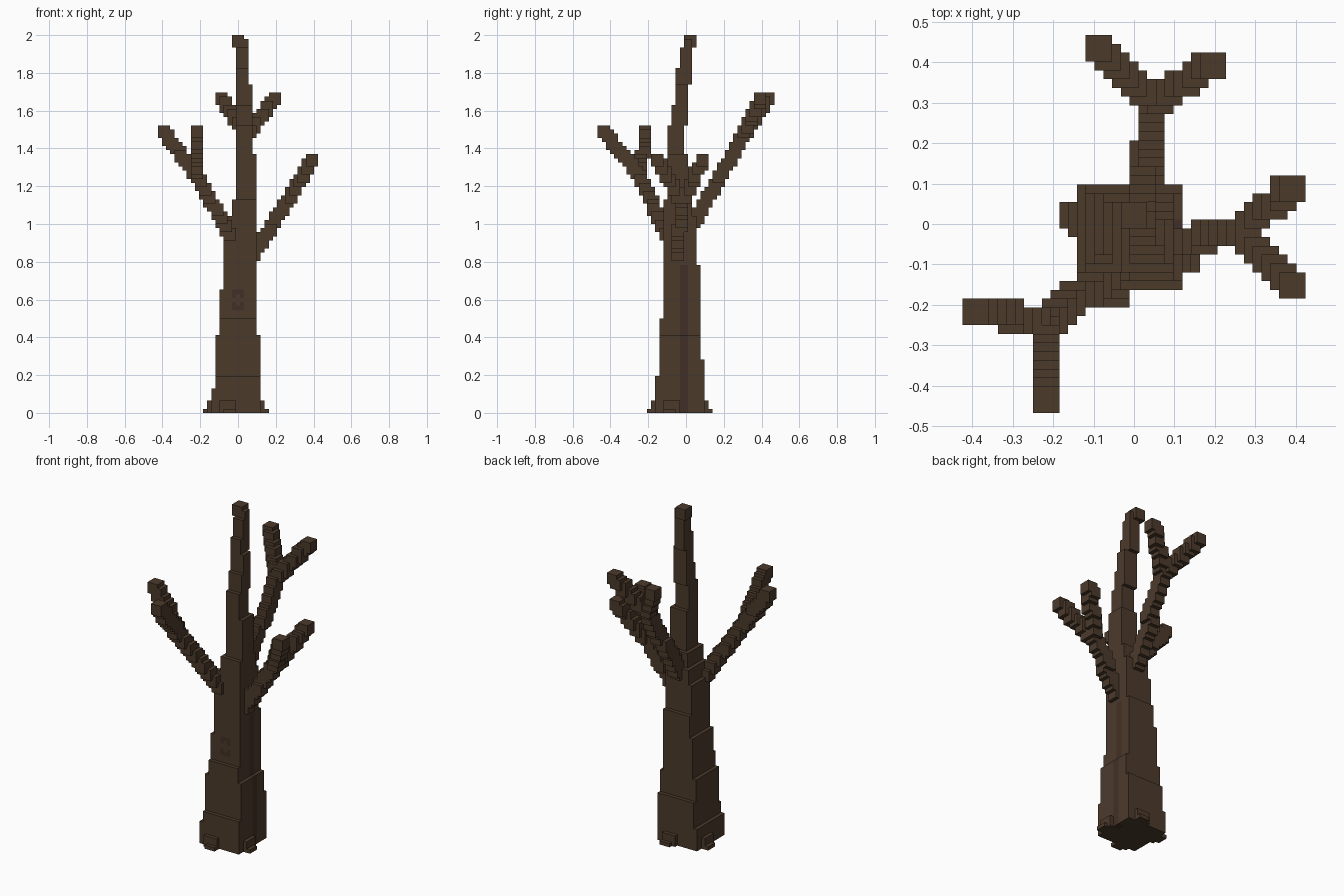
import bpy, bmesh
from mathutils import Vector

if "Cube" in bpy.data.objects:
    bpy.data.objects.remove(bpy.data.objects["Cube"])

H = 2 / 92          # voxel size; voxel (i, j) is centred on i*H, j*H and layer k sits on k*H


def material(name, rgb):
    m = bpy.data.materials.new(name)
    m.diffuse_color = (*rgb, 1)
    m.use_nodes = True
    m.node_tree.nodes["Principled BSDF"].inputs["Base Color"].default_value = m.diffuse_color
    return m


BARK = material("bark", (0.072, 0.042, 0.024))
DARK = material("dark_bark", (0.053, 0.030, 0.019))


def box(x0, x1, y0, y1, z0, z1):
    """Voxels in an inclusive x/y range and layers z0 up to z1."""
    return {(x, y, z) for x in range(x0, x1 + 1) for y in range(y0, y1 + 1) for z in range(z0, z1)}


def stroke(a, b):
    """Sweep a 3x3x3 voxel brush from a to b."""
    a, b = Vector(a), Vector(b)
    n = round(max(abs(c) for c in b - a))
    out = set()
    for s in range(n + 1):
        x, y, z = (round(c) for c in a.lerp(b, s / n))
        out |= box(x - 1, x + 1, y - 1, y + 1, z - 1, z + 2)
    return out


def limb(start, fork, *tips):
    out = stroke(start, fork)
    for t in tips:
        out |= stroke(fork, t)
    return out


# Trunk: stacked, narrowing and drifting blocks (top layer, x range, y range)
trunk, z = set(), 0
for top, x0, x1, y0, y1 in [
        (6, -6, 5, -7, 4), (9, -5, 5, -7, 4), (13, -5, 5, -6, 4), (19, -5, 5, -6, 3),
        (23, -4, 4, -6, 3), (30, -4, 4, -5, 3), (36, -3, 4, -5, 3), (44, -3, 4, -5, 2),
        (48, -2, 4, -5, 2), (52, -1, 4, -5, 1), (63, 0, 4, -4, 0), (70, 0, 3, -4, -1),
        (75, 0, 3, -3, 0), (80, 0, 3, -2, 0), (84, 0, 2, -2, 1), (89, 0, 2, -1, 1), (92, -1, 1, 0, 2)]:
    trunk |= box(x0, x1, y0, y1, z, top)
    z = top
trunk |= box(0, 2, 0, 1, 89, 91)

# Root flares, one on each side
roots = (box(-7, -7, -1, 2, 0, 3) | box(-8, -8, 0, 2, 0, 1)
         | box(6, 6, -5, -2, 0, 3) | box(7, 7, -5, -3, 0, 1)
         | box(-4, -1, -8, -8, 0, 3) | box(-3, -1, -9, -9, 0, 1)
         | box(0, 3, 5, 5, 0, 3) | box(1, 3, 6, 6, 0, 1))

# Forked branches
parts = {
    "trunk": trunk,
    "root_flares": roots,
    "right_branch": limb((3, -2, 37), (12, -1, 51), (18, 4, 61), (18, -7, 61)),
    "left_branch": limb((-2, -5, 43), (-10, -11, 57), (-18, -10, 68), (-10, -20, 68)),
    "back_branch": limb((1, 2, 46), (2, 14, 67), (-4, 20, 76), (9, 18, 76)),
}
solid = set().union(*parts.values())

# Darker bark: grain strip on the right, knot ring on the front
knot = box(-1, 1, -5, -5, 25, 30) - box(0, 0, -5, -5, 26, 29) - box(-1, 1, -5, -5, 27, 28)
dark = knot | box(4, 5, -1, 0, 0, 36)


def build(name, cells):
    """Mesh only the voxel faces that touch open air."""
    bm = bmesh.new()
    verts = {}

    def vert(p):
        if p not in verts:
            verts[p] = bm.verts.new(((p[0] - 0.5) * H, (p[1] - 0.5) * H, p[2] * H))
        return verts[p]

    for c in sorted(cells):
        for axis in range(3):
            u, v = (axis + 1) % 3, (axis + 2) % 3
            for side in (0, 1):
                n = list(c)
                n[axis] += 2 * side - 1
                if tuple(n) in solid:
                    continue
                ring = []
                for du, dv in ((0, 0), (1, 0), (1, 1), (0, 1)):
                    p = list(c)
                    p[axis] += side
                    p[u] += du
                    p[v] += dv
                    ring.append(vert(tuple(p)))
                f = bm.faces.new(ring if side else ring[::-1])
                f.material_index = int(c in dark)
    me = bpy.data.meshes.new(name)
    bm.to_mesh(me)
    bm.free()
    me.materials.append(BARK)
    me.materials.append(DARK)
    bpy.context.collection.objects.link(bpy.data.objects.new(name, me))


used = set()
for name, cells in parts.items():
    build(name, cells - used)
    used |= cells
